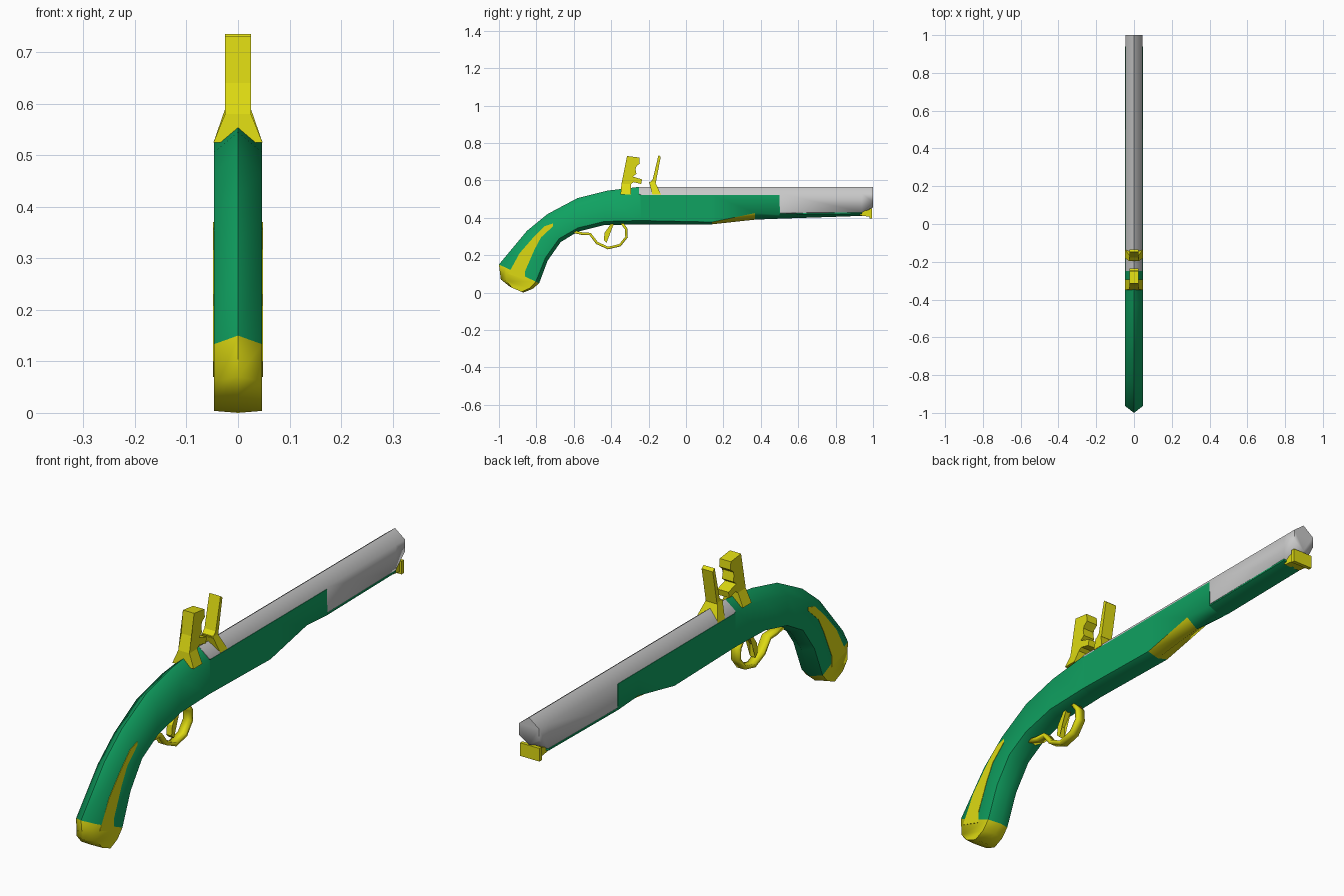
import bpy
import bmesh
import math
from mathutils import Vector

cube = bpy.data.objects.get("Cube")
if cube:
    bpy.data.objects.remove(cube, do_unlink=True)


def make_material(name, color):
    mat = bpy.data.materials.new(name)
    mat.use_nodes = True
    mat.diffuse_color = (*color, 1)
    mat.node_tree.nodes["Principled BSDF"].inputs["Base Color"].default_value = (*color, 1)
    return mat


GREEN = make_material("stock green", (0.005, 0.36, 0.12))
GOLD = make_material("polished gold", (0.73, 0.7, 0.006))
STEEL = make_material("barrel grey", (0.58, 0.58, 0.58))


def finish(bm, name, materials, smooth_angle=None):
    """Turn a bmesh into a named object with materials and shading."""
    bmesh.ops.recalc_face_normals(bm, faces=bm.faces)
    mesh = bpy.data.meshes.new(name)
    bm.to_mesh(mesh)
    bm.free()
    for mat in materials:
        mesh.materials.append(mat)
    obj = bpy.data.objects.new(name, mesh)
    bpy.context.collection.objects.link(obj)
    if smooth_angle:
        bpy.ops.object.select_all(action="DESELECT")
        obj.select_set(True)
        bpy.context.view_layer.objects.active = obj
        bpy.ops.object.shade_smooth_by_angle(angle=math.radians(smooth_angle))
    return obj


def loft(name, sections, width, materials, smooth_angle, gold_rule=None):
    """Skin six-sided sections: each has a top ridge, a bottom ridge and two flat sides."""
    bm = bmesh.new()
    rings = []
    for ty, tz, by, bz, top_drop, bottom_rise in sections:
        top, bottom = Vector((0, ty, tz)), Vector((0, by, bz))
        down = (bottom - top).normalized()
        high, low = top + down * top_drop, bottom - down * bottom_rise
        side = Vector((width, 0, 0))
        points = [top, high + side, low + side, bottom, low - side, high - side]
        rings.append([bm.verts.new(p) for p in points])
    for s, (a, b) in enumerate(zip(rings, rings[1:])):
        for i in range(6):
            j = (i + 1) % 6
            face = bm.faces.new((a[i], a[j], b[j], b[i]))
            if gold_rule and gold_rule(s, i):
                face.material_index = 1
    bm.faces.new(rings[0]).material_index = 1 if gold_rule else 0
    bm.faces.new(rings[-1])
    return finish(bm, name, materials, smooth_angle)


def prism(name, outline, width, material, top_width=None):
    """Extrude a side outline (y, z) across x; the width may change with height."""
    top_width = top_width or width
    zs = [z for _, z in outline]
    low, span = min(zs), max(zs) - min(zs)
    bm = bmesh.new()
    sides = []
    for sign in (1, -1):
        sides.append([bm.verts.new((sign * (width + (top_width - width) * (z - low) / span), y, z))
                      for y, z in outline])
    for ring in sides:
        bm.faces.new(ring)
    n = len(outline)
    for i in range(n):
        j = (i + 1) % n
        bm.faces.new((sides[0][i], sides[0][j], sides[1][j], sides[1][i]))
    bmesh.ops.triangulate(bm, faces=[f for f in bm.faces if len(f.verts) > 4])
    return finish(bm, name, [material])


# Stock: butt cap, curved grip, then the fore end below the barrel
grip = [
    (-0.94, 0.03, -0.87, 0, 0.01, 0.01),
    (-0.99, 0.07, -0.82, 0.02, 0.03, 0.015),
    (-1, 0.15, -0.785, 0.05, 0.04, 0.02),
]
grip += [(*p, 0.04, 0.02) for p in [
    (-0.85, 0.33, -0.74, 0.17),
    (-0.74, 0.42, -0.67, 0.27),
    (-0.58, 0.505, -0.58, 0.325),
    (-0.42, 0.545, -0.44, 0.36),
    (-0.25, 0.565, -0.25, 0.365),
]]
fore_end = [(y, top, y, bottom, 0.003, rise) for y, top, bottom, rise in [
    (-0.24, 0.525, 0.365, 0.02),
    (0.14, 0.525, 0.365, 0.012),
    (0.37, 0.525, 0.39, 0.035),
    (0.5, 0.525, 0.395, 0.022),
    (0.502, 0.425, 0.395, 0.022),
    (0.94, 0.432, 0.41, 0.012),
]]
ferrule = len(grip) + 1


def is_gold(section, side):
    """The butt cap and the ferrule on the two underside faces."""
    return section < 2 or (section == ferrule and side in (2, 3))


loft("stock", grip + fore_end, 0.047, [GREEN, GOLD], 60, is_gold)

# Barrel with its lower corners cut back at the muzzle
barrel = [(y, 0.565, y, bottom, 0.035, rise) for y, bottom, rise in [
    (-0.25, 0.415, 0.01),
    (0.5, 0.415, 0.01),
    (0.94, 0.42, 0.01),
    (1, 0.455, 0.03),
]]
loft("barrel", barrel, 0.0455, [STEEL], 75)

# Gold tongues running up both sides of the grip
prism("grip_tongue", [(-0.95, 0.1), (-0.93, 0.13), (-0.89, 0.21), (-0.82, 0.29), (-0.755, 0.355),
                      (-0.71, 0.37), (-0.71, 0.355), (-0.775, 0.295), (-0.81, 0.23),
                      (-0.86, 0.115), (-0.86, 0.07)], 0.0485, GOLD)

# Hammer: flared foot and upright with an open jaw
prism("hammer_foot", [(-0.35, 0.525), (-0.345, 0.58), (-0.295, 0.58), (-0.295, 0.525)],
      0.0475, GOLD, 0.025)
prism("hammer", [(-0.345, 0.58), (-0.325, 0.64), (-0.315, 0.73), (-0.25, 0.722), (-0.247, 0.69),
                 (-0.272, 0.67), (-0.265, 0.635), (-0.285, 0.62), (-0.235, 0.605),
                 (-0.24, 0.58), (-0.28, 0.59), (-0.295, 0.58)], 0.025, GOLD)

# Frizzen: flared foot and slanted striking plate
prism("frizzen_foot", [(-0.18, 0.525), (-0.197, 0.59), (-0.165, 0.59), (-0.134, 0.525)],
      0.0475, GOLD, 0.025)
prism("frizzen", [(-0.197, 0.585), (-0.178, 0.605), (-0.147, 0.735), (-0.135, 0.725),
                  (-0.162, 0.585)], 0.025, GOLD)

# Trigger
prism("trigger", [(-0.4, 0.37), (-0.435, 0.32), (-0.44, 0.28), (-0.425, 0.265),
                  (-0.425, 0.315), (-0.385, 0.37)], 0.012, GOLD)

# Trigger guard: a ribbon given thickness
path = [(-0.6, 0.325), (-0.555, 0.315), (-0.513, 0.313), (-0.476, 0.265), (-0.417, 0.238),
        (-0.353, 0.253), (-0.318, 0.297), (-0.32, 0.34), (-0.345, 0.375)]
bm = bmesh.new()
rows = [[bm.verts.new((x, y, z)) for x in (-0.018, 0.018)] for y, z in path]
for a, b in zip(rows, rows[1:]):
    bm.faces.new((a[0], a[1], b[1], b[0]))
guard = finish(bm, "trigger_guard", [GOLD], 40)
solid = guard.modifiers.new("thickness", "SOLIDIFY")
solid.thickness = 0.014
solid.offset = 0

# Ramrod tip under the muzzle: tapered neck and end plate
prism("ramrod_neck", [(0.93, 0.412), (0.93, 0.43), (0.985, 0.445), (0.985, 0.405)], 0.035, GOLD)
prism("ramrod_plate", [(0.98, 0.397), (0.98, 0.45), (0.995, 0.45), (0.995, 0.397)], 0.043, GOLD)
